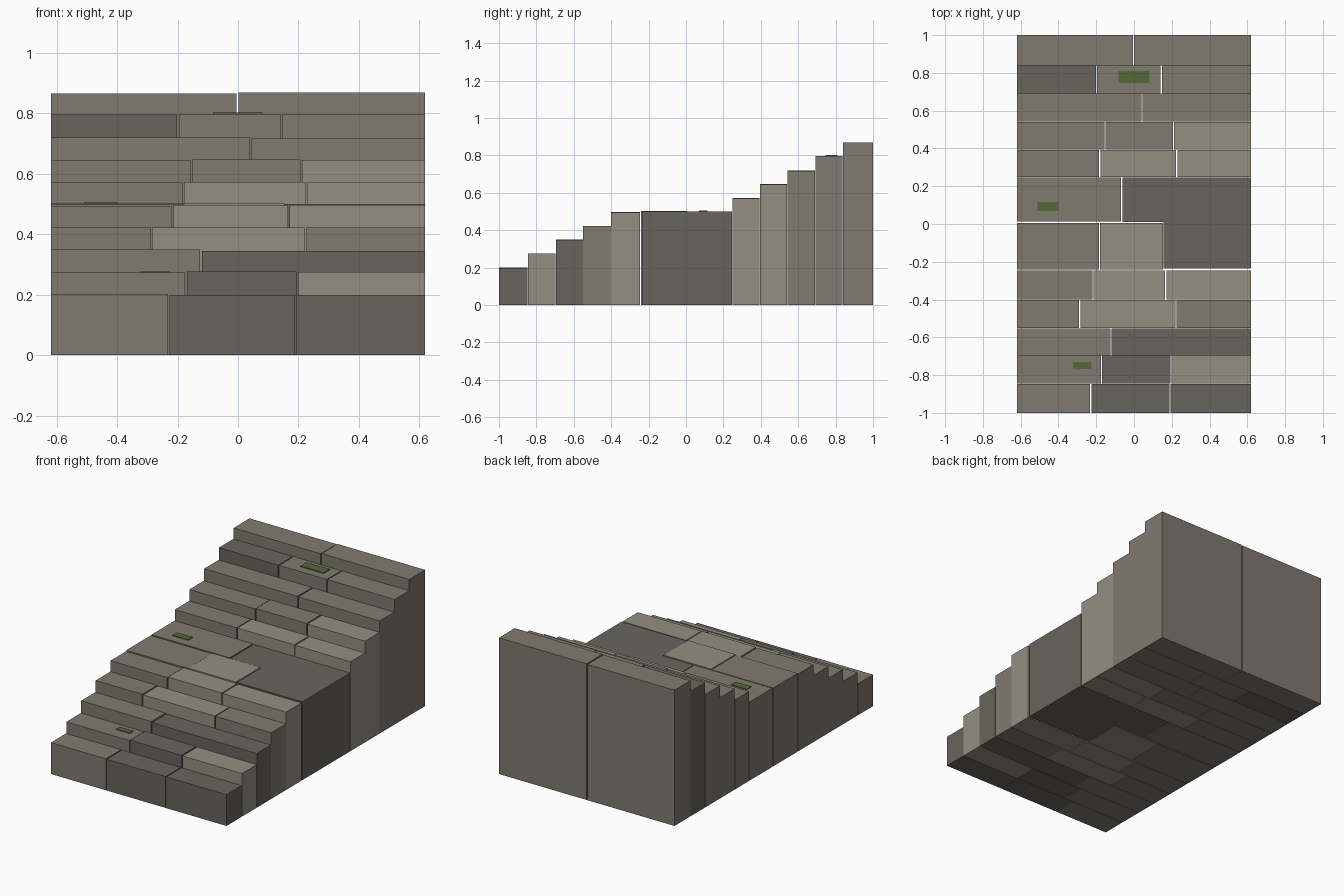
import bpy

if "Cube" in bpy.data.objects:
    bpy.data.objects.remove(bpy.data.objects["Cube"])

HALF = 0.619   # half the stair width
GAP = 0.006    # joint between stones


def material(name, rgb):
    m = bpy.data.materials.new(name)
    m.diffuse_color = (*rgb, 1)
    m.use_nodes = True
    m.node_tree.nodes["Principled BSDF"].inputs["Base Color"].default_value = m.diffuse_color
    return m


MATS = {
    "M": material("mid_stone", (0.216, 0.195, 0.162)),
    "D": material("dark_stone", (0.140, 0.130, 0.110)),
    "L": material("light_stone", (0.300, 0.275, 0.225)),
    "G": material("moss", (0.090, 0.140, 0.040)),
}


def box(name, x0, x1, y0, y1, z0, z1, mat):
    bpy.ops.mesh.primitive_cube_add(
        size=1, location=((x0 + x1) / 2, (y0 + y1) / 2, (z0 + z1) / 2))
    o = bpy.context.object
    o.name = name
    o.scale = (x1 - x0, y1 - y0, z1 - z0)
    bpy.ops.object.transform_apply(location=False, rotation=False, scale=True)
    o.data.materials.append(MATS[mat])
    return o


def stone_row(name, y0, y1, splits, stones):
    """One row of full-height blocks; stones = (shade, top height) from left to right."""
    edges = [-HALF - GAP / 2, *splits, HALF + GAP / 2]
    for i, (shade, top) in enumerate(stones):
        box(f"{name}_stone_{i + 1}", edges[i] + GAP / 2, edges[i + 1] - GAP / 2,
            y0, y1, 0, top, shade)


# Lower flight
stone_row("step_1", -1.0, -0.847, [-0.229, 0.191], [("M", .200), ("D", .199), ("D", .199)])
stone_row("step_2", -0.845, -0.697, [-0.172, 0.196], [("M", .273), ("D", .277), ("L", .275)])
stone_row("step_3", -0.695, -0.552, [-0.122], [("M", .350), ("D", .345)])
stone_row("step_4", -0.550, -0.402, [-0.287, 0.223], [("M", .424), ("L", .422), ("M", .422)])
stone_row("step_5", -0.400, -0.245, [-0.217, 0.168], [("M", .493), ("L", .497), ("L", .496)])

# Landing slabs
box("landing_front_left", -HALF, -0.184, -0.241, 0.005, 0, 0.499, "M")
box("landing_front_middle", -0.180, 0.153, -0.241, 0.005, 0, 0.502, "L")
box("landing_front_right", 0.157, HALF, -0.235, 0.011, 0, 0.499, "D")
box("landing_back_left", -HALF, -0.068, 0.013, 0.246, 0, 0.501, "M")
box("landing_back_right", -0.062, HALF, 0.011, 0.246, 0, 0.499, "D")

# Upper flight
stone_row("step_6", 0.248, 0.393, [-0.181, 0.226], [("M", .571), ("L", .572), ("L", .570)])
stone_row("step_7", 0.395, 0.541, [-0.154, 0.209], [("M", .643), ("M", .647), ("L", .645)])
stone_row("step_8", 0.543, 0.690, [0.042], [("M", .719), ("M", .717)])
stone_row("step_9", 0.692, 0.838, [-0.198, 0.144], [("D", .796), ("M", .797), ("M", .797)])
stone_row("step_10", 0.840, 1.0, [-0.002], [("M", .865), ("M", .868)])

# Moss patches
box("moss_lower", -0.322, -0.226, -0.767, -0.730, 0.268, 0.277, "G")
box("moss_landing", -0.510, -0.400, 0.070, 0.116, 0.496, 0.505, "G")
box("moss_upper", -0.082, 0.081, 0.747, 0.809, 0.792, 0.802, "G")
